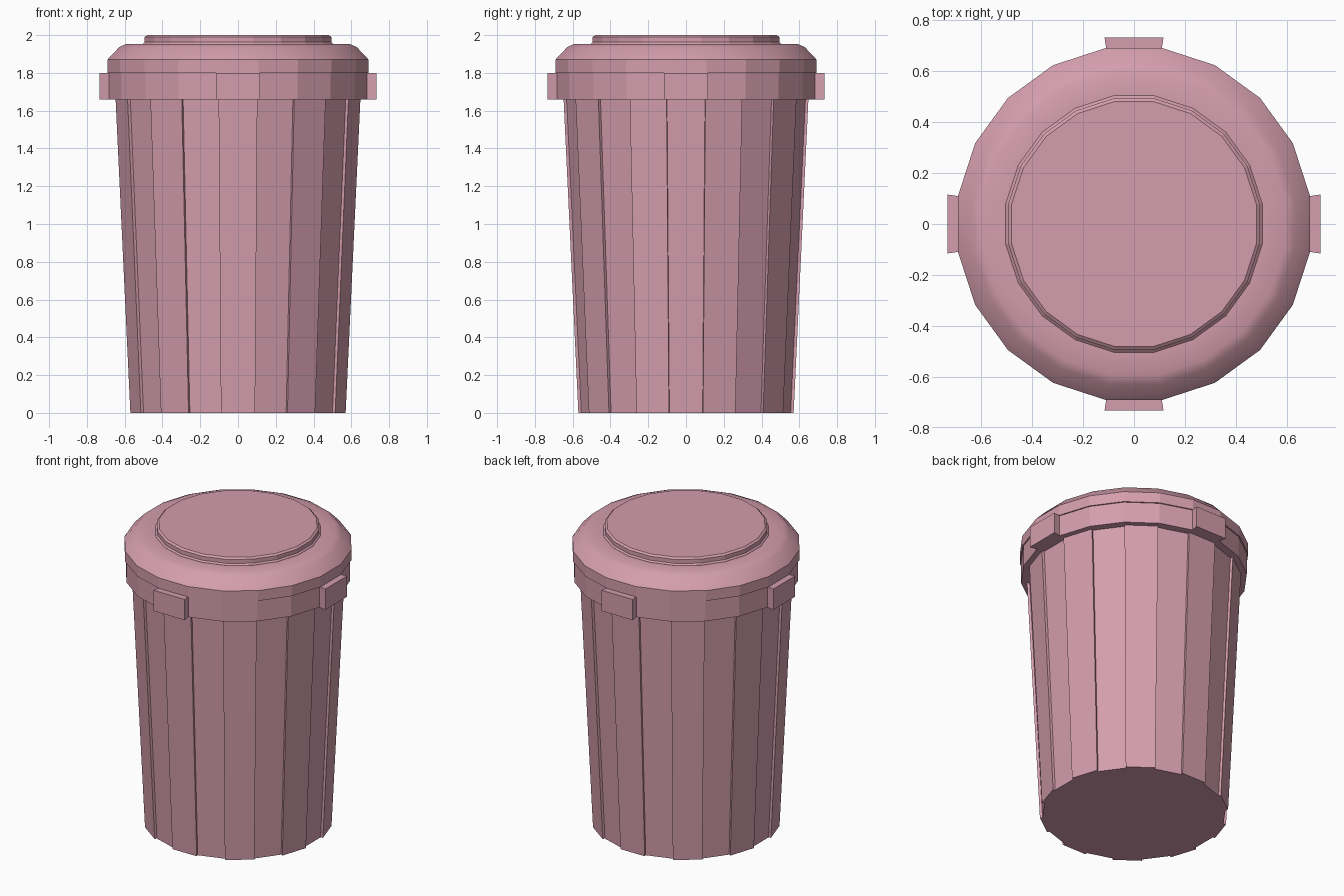
import bpy, bmesh
from math import sin, cos, radians

if "Cube" in bpy.data.objects:
    bpy.data.objects.remove(bpy.data.objects["Cube"])

SIDES = 20
STEP = 360 / SIDES

pink = bpy.data.materials.new("pink_plastic")
pink.diffuse_color = (0.66, 0.34, 0.42, 1)
pink.use_nodes = True
pink.node_tree.nodes["Principled BSDF"].inputs["Base Color"].default_value = pink.diffuse_color


def polar(r, deg, z):
    return (r * cos(radians(deg)), r * sin(radians(deg)), z)


def loft(name, rings, smooth_rows=()):
    """Skin a stack of closed rings, cap both ends."""
    bm = bmesh.new()
    loops = [[bm.verts.new(p) for p in ring] for ring in rings]
    n = len(loops[0])
    for row, (a, b) in enumerate(zip(loops, loops[1:])):
        for i in range(n):
            j = (i + 1) % n
            face = bm.faces.new((a[i], a[j], b[j], b[i]))
            face.smooth = row in smooth_rows
    bm.faces.new(loops[0][::-1])
    bm.faces.new(loops[-1])
    bmesh.ops.recalc_face_normals(bm, faces=bm.faces)
    mesh = bpy.data.meshes.new(name)
    bm.to_mesh(mesh)
    bm.free()
    mesh.materials.append(pink)
    obj = bpy.data.objects.new(name, mesh)
    bpy.context.collection.objects.link(obj)
    return obj


def lathe(name, profile, smooth_rows=()):
    """Turn (radius, z) points into a 20-sided solid."""
    rings = [[polar(r, (i + 0.5) * STEP, z) for i in range(SIDES)] for r, z in profile]
    return loft(name, rings, smooth_rows)


def staved_ring(r, z):
    """20-gon with every other side raised (front and back sides raised)."""
    pts = []
    for k in range(SIDES):
        rk = r if k % 2 else r - 0.016
        pts += [polar(rk, (k - 0.5) * STEP, z), polar(rk, (k + 0.5) * STEP, z)]
    return pts


# Tapered body with alternating raised staves, top tucked into the lid
loft("bin_body", [staved_ring(0.577, 0), staved_ring(0.658, 1.70)])

# Lid: lower rim, slightly wider band, soft shoulder and flat top
lathe("lid", [(0.692, 1.66), (0.692, 1.80), (0.70, 1.80), (0.70, 1.87),
              (0.636, 1.937), (0.60, 1.953), (0.50, 1.953)], smooth_rows=(3, 4, 5))

# Raised disc on the lid
lathe("lid_disc", [(0.51, 1.95), (0.51, 1.954), (0.50, 1.963), (0.50, 1.99), (0.487, 2.0)])

# Four tabs on the lid rim
for i, side in enumerate(("right", "back", "left", "front")):
    outline = [(0.67, -0.106), (0.733, -0.116), (0.733, 0.116), (0.67, 0.106)]
    tab = loft("lid_tab_" + side, [[(x, y, z) for x, y in outline] for z in (1.66, 1.80)])
    tab.rotation_euler.z = radians(90 * i)
